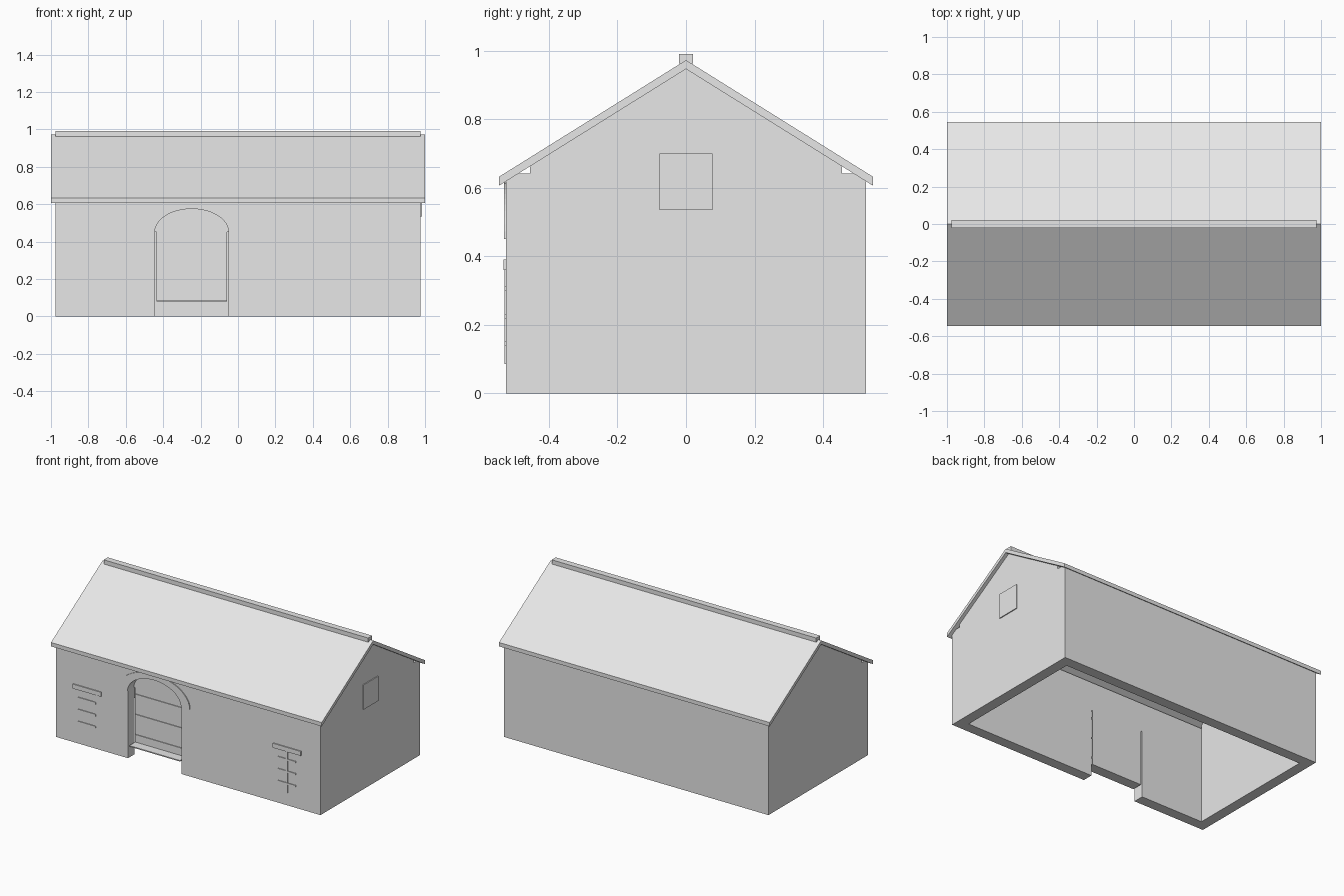
import bpy, bmesh, math
from mathutils import Vector

cube = bpy.data.objects.get("Cube")
if cube:
    bpy.data.objects.remove(cube, do_unlink=True)

grey = bpy.data.materials.new("plain_grey")
grey.use_nodes = True
grey.diffuse_color = (0.8, 0.8, 0.8, 1)
grey.node_tree.nodes["Principled BSDF"].inputs["Base Color"].default_value = (0.8, 0.8, 0.8, 1)


def prism(name, outline, axis, start, end):
    """Extrude a 2D outline: along y it is (x, z), along x it is (y, z)."""
    def place(p, d):
        return Vector((p[0], d, p[1])) if axis == "y" else Vector((d, p[0], p[1]))
    bm = bmesh.new()
    face = bm.faces.new([bm.verts.new(place(p, start)) for p in outline])
    moved = bmesh.ops.extrude_face_region(bm, geom=[face])["geom"]
    verts = [v for v in moved if isinstance(v, bmesh.types.BMVert)]
    bmesh.ops.translate(bm, verts=verts, vec=place((0, 0), end - start))
    bmesh.ops.recalc_face_normals(bm, faces=bm.faces)
    mesh = bpy.data.meshes.new(name)
    bm.to_mesh(mesh)
    bm.free()
    mesh.materials.append(grey)
    obj = bpy.data.objects.new(name, mesh)
    bpy.context.collection.objects.link(obj)
    return obj


def rect(a0, a1, b0, b1):
    return [(a0, b0), (a1, b0), (a1, b1), (a0, b1)]


def arch(half, rise, steps=24):
    """Elliptical arch points from left to right above the door springing."""
    return [(DOOR_X - half * math.cos(math.pi * i / steps),
             SPRING + rise * math.sin(math.pi * i / steps)) for i in range(steps + 1)]


END, FRONT, INNER = 0.977, 0.525, 0.455
PLATE = 0.642
DOOR_X, SPRING, HALF, RISE = -0.2475, 0.45, 0.1975, 0.125
APEX, EAVE_Y, EAVE_Z = 0.946, 0.545, 0.606
SLOPE = (APEX - EAVE_Z) / EAVE_Y

# Long walls, the front one with an arched doorway
doorway = [(DOOR_X - HALF, 0)] + arch(HALF, RISE) + [(DOOR_X + HALF, 0)]
prism("front_wall", [(-END, 0)] + doorway + [(END, 0), (END, PLATE), (-END, PLATE)],
      "y", -FRONT, -INNER)
prism("back_wall", rect(-END, END, 0, PLATE), "y", INNER, FRONT)

# Gable walls between the long walls
shoulder = APEX - SLOPE * INNER
gable = [(-INNER, 0), (INNER, 0), (INNER, shoulder), (0, APEX), (-INNER, shoulder)]
for side, name in ((1, "left_gable"), (-1, "right_gable")):
    prism(name, gable, "x", side * (END - 0.07), side * END)
prism("gable_hatch", rect(-0.078, 0.078, 0.535, 0.7), "x", END, END + 0.006)

# Roof and ridge cap
T = 0.026
prism("roof", [(-EAVE_Y, EAVE_Z), (0, APEX), (EAVE_Y, EAVE_Z),
               (EAVE_Y, EAVE_Z + T), (0, APEX + T), (-EAVE_Y, EAVE_Z + T)], "x", -1, 1)
prism("ridge_cap", rect(-0.021, 0.021, 0.962, 0.99), "x", -END, END)

# Door leaf, battens and sill
leaf = HALF - 0.01
door = [(DOOR_X - leaf, 0.085), (DOOR_X - leaf, SPRING)] + arch(HALF, RISE) \
    + [(DOOR_X + leaf, SPRING), (DOOR_X + leaf, 0.085)]
prism("door", door, "y", -0.463, -INNER)
for i, z in enumerate((0.14, 0.275, 0.41)):
    prism(f"door_batten_{i}", rect(DOOR_X - leaf, DOOR_X + leaf, z - 0.012, z), "y", -0.468, -0.463)
prism("door_sill", rect(DOOR_X - leaf, DOOR_X + leaf, 0.08, 0.087), "y", -FRONT, -INNER)

# Raised trim around the arch
prism("arch_trim", arch(HALF + 0.065, RISE + 0.04) + arch(HALF, RISE)[::-1],
      "y", -FRONT - 0.006, -FRONT)

# Two windows with lintel and bars
for name, x, upright in (("right_window", -0.745, 0.07), ("left_window", 0.731, 0.0)):
    prism(name + "_lintel", rect(x - 0.105, x + 0.105, 0.36, 0.39), "y", -FRONT - 0.007, -FRONT)
    prism(name + "_upright", rect(x + upright - 0.006, x + upright + 0.006, 0.085, 0.36),
          "y", -FRONT - 0.004, -FRONT)
    for i in range(3):
        z = 0.145 + 0.08 * i
        prism(f"{name}_bar_{i}", rect(x - 0.065, x + 0.065, z - 0.006, z + 0.006),
              "y", -FRONT - 0.005, -FRONT)
